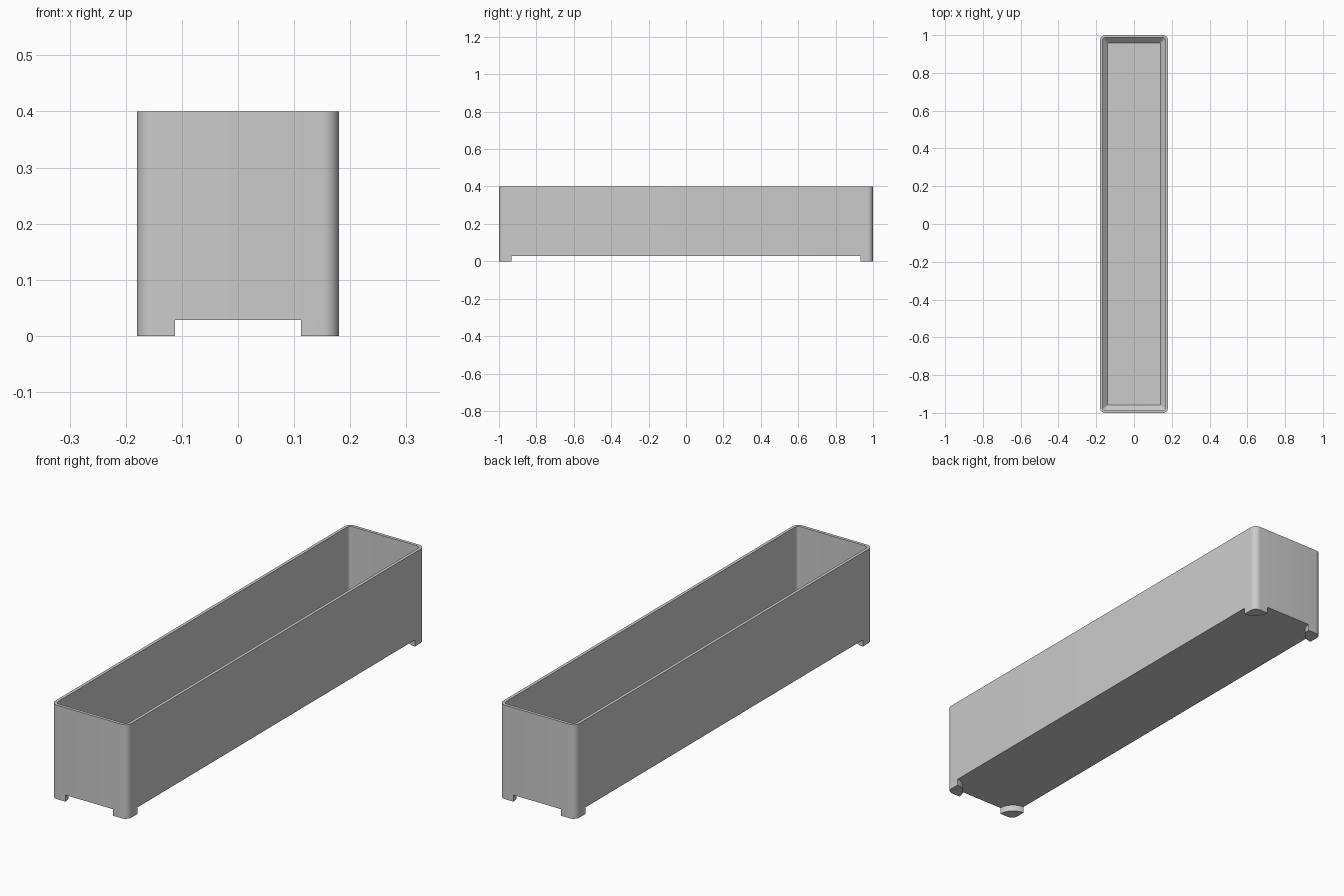
import bpy, bmesh
from math import pi, cos, sin, radians

if "Cube" in bpy.data.objects:
    bpy.data.objects.remove(bpy.data.objects["Cube"], do_unlink=True)

HX, HY, TOP = 0.18, 1.0, 0.40      # half width, half length, height
BASE, FLOOR = 0.028, 0.042         # underside and inner floor heights
RADIUS, WALL, CHAMFER = 0.028, 0.013, 0.028
FOOT = 0.068
STEPS = 8

grey = bpy.data.materials.new("plain grey")
grey.use_nodes = True
colour = (0.6, 0.6, 0.6, 1)
grey.diffuse_color = colour
grey.node_tree.nodes["Principled BSDF"].inputs["Base Color"].default_value = colour


def arc(cx, cy, r, start, end):
    angles = [start + (end - start) * i / STEPS for i in range(STEPS + 1)]
    return [(cx + r * cos(a), cy + r * sin(a)) for a in angles]


def ring(inset, r):
    """Rounded rectangle, drawn counter-clockwise."""
    x, y = HX - inset - r, HY - inset - r
    points = []
    for q, (sx, sy) in enumerate([(1, 1), (-1, 1), (-1, -1), (1, -1)]):
        points += arc(sx * x, sy * y, r, q * pi / 2, (q + 1) * pi / 2)
    return points


def loft(name, sections, cap_end=True):
    """Skin a stack of (outline, height) sections and cap the ends."""
    bm = bmesh.new()
    loops = [[bm.verts.new((x, y, z)) for x, y in outline] for outline, z in sections]
    for a, b in zip(loops, loops[1:]):
        for i in range(len(a)):
            j = (i + 1) % len(a)
            bm.faces.new((a[i], a[j], b[j], b[i]))
    bm.faces.new(loops[0][::-1])
    if cap_end:
        bm.faces.new(loops[-1])
    bmesh.ops.recalc_face_normals(bm, faces=bm.faces)
    mesh = bpy.data.meshes.new(name)
    bm.to_mesh(mesh)
    bm.free()
    mesh.materials.append(grey)
    obj = bpy.data.objects.new(name, mesh)
    bpy.context.collection.objects.link(obj)
    bpy.ops.object.select_all(action="DESELECT")
    obj.select_set(True)
    bpy.context.view_layer.objects.active = obj
    bpy.ops.object.shade_smooth_by_angle(angle=radians(30))
    return obj


# Open trough: outer wall, rim, inner wall, chamfer down to the floor
outer = ring(0, RADIUS)
inner = ring(WALL, RADIUS - WALL)
loft("trough", [
    (outer, BASE), (outer, TOP), (inner, TOP),
    (inner, FLOOR + CHAMFER), (ring(WALL + CHAMFER, 0.002), FLOOR),
])

# Quarter-round feet, flush with the outer corners
corner = arc(HX - RADIUS, HY - RADIUS, RADIUS, 0, pi / 2)
foot = corner + arc(HX, HY, FOOT, pi, 1.5 * pi)
for side, sx in (("left", 1), ("right", -1)):
    for end, sy in (("front", -1), ("back", 1)):
        outline = [(sx * x, sy * y) for x, y in foot]
        if sx * sy < 0:
            outline.reverse()
        loft(f"{end}_{side}_foot", [(outline, 0), (outline, BASE)])
